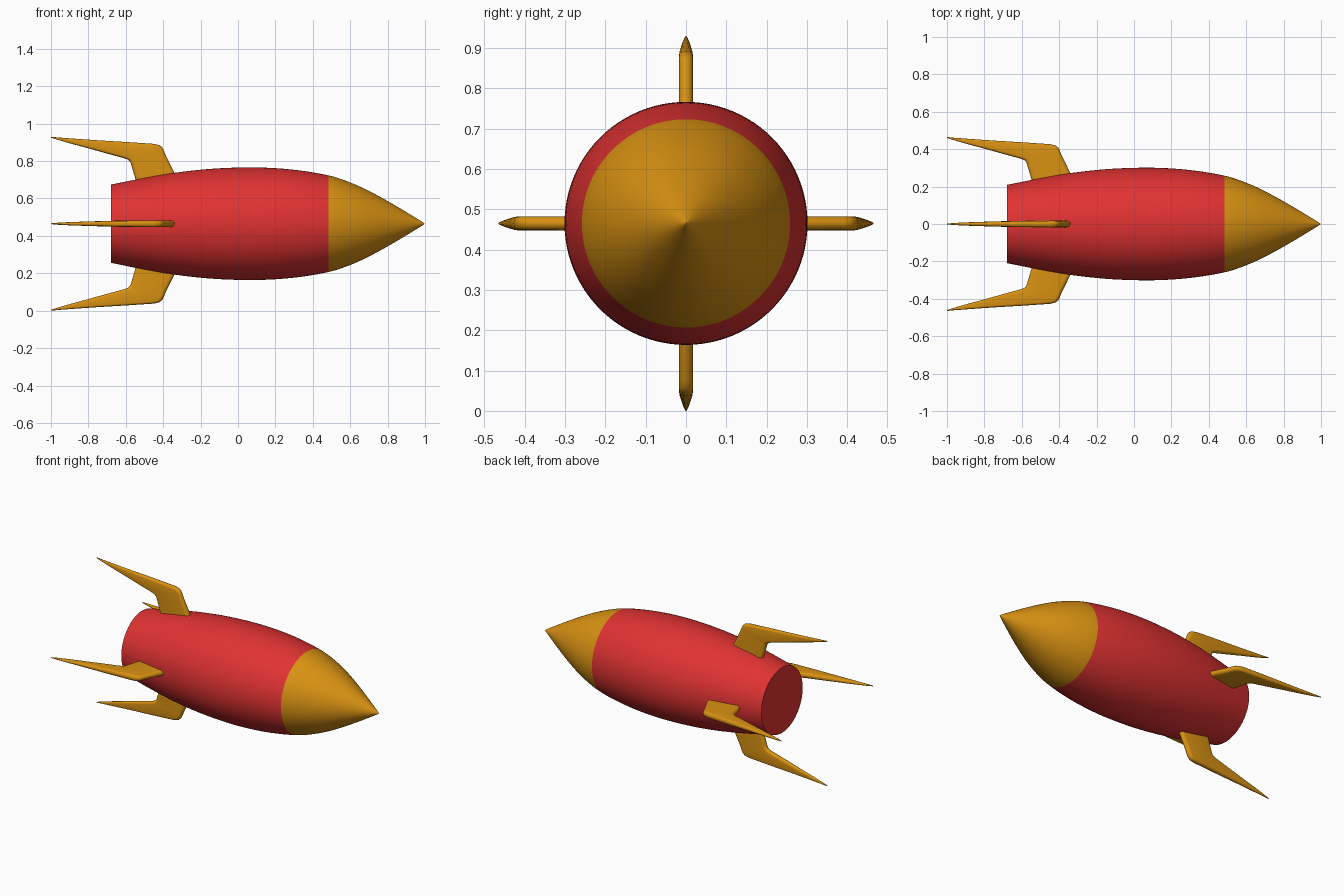
import bpy, bmesh, math
from mathutils import Matrix, Vector

if "Cube" in bpy.data.objects:
    bpy.data.objects.remove(bpy.data.objects["Cube"])

AXIS_Z = 0.465
SEG = 96


def material(name, rgb):
    m = bpy.data.materials.new(name)
    m.diffuse_color = (*rgb, 1)
    m.use_nodes = True
    m.node_tree.nodes["Principled BSDF"].inputs["Base Color"].default_value = m.diffuse_color
    return m


RED = material("red paint", (0.75, 0.032, 0.032))
GOLD = material("golden orange paint", (0.69, 0.285, 0.006))


def finish(name, bm, mat, angle):
    bmesh.ops.recalc_face_normals(bm, faces=bm.faces)
    me = bpy.data.meshes.new(name)
    bm.to_mesh(me)
    bm.free()
    me.materials.append(mat)
    ob = bpy.data.objects.new(name, me)
    bpy.context.collection.objects.link(ob)
    ob.location.z = AXIS_Z
    bpy.ops.object.select_all(action='DESELECT')
    ob.select_set(True)
    bpy.context.view_layer.objects.active = ob
    bpy.ops.object.shade_smooth_by_angle(angle=math.radians(angle))
    return ob


def loft(bm, rings, cap_start=True, cap_end=True):
    """Skin a list of closed point rings."""
    loops = [[bm.verts.new(p) for p in ring] for ring in rings]
    for a, b in zip(loops, loops[1:]):
        n = len(a)
        for i in range(n):
            j = (i + 1) % n
            bm.faces.new((a[i], a[j], b[j], b[i]))
    if cap_start:
        bm.faces.new(loops[0])
    if cap_end:
        bm.faces.new(loops[-1])


def spline(pts, steps=5):
    """Catmull-Rom smoothing of a profile."""
    p = [Vector(q) for q in pts]
    p = [2 * p[0] - p[1]] + p + [2 * p[-1] - p[-2]]
    out = []
    for a, b, c, d in zip(p, p[1:], p[2:], p[3:]):
        for s in range(steps):
            t = s / steps
            out.append(0.5 * (2 * b + (c - a) * t + (2 * a - 5 * b + 4 * c - d) * t * t
                              + (3 * b - a - 3 * c + d) * t ** 3))
    return out + [p[-2]]


def revolve(name, profile, mat, cap_start, cap_end):
    rings = [[(x, r * math.cos(2 * math.pi * i / SEG), r * math.sin(2 * math.pi * i / SEG))
              for i in range(SEG)] for x, r in profile]
    bm = bmesh.new()
    loft(bm, rings, cap_start, cap_end)
    return finish(name, bm, mat, 40)


# Fuselage and nose share one continuous profile of (x, radius)
BODY = [(-0.68, 0.209), (-0.51, 0.243), (-0.34, 0.272), (-0.15, 0.293), (0.04, 0.301),
        (0.2, 0.297), (0.35, 0.282), (0.485, 0.258)]
NOSE = [(0.57, 0.232), (0.66, 0.195), (0.75, 0.149), (0.84, 0.098), (0.92, 0.050),
        (0.985, 0.010), (0.996, 0.002)]
profile = spline(BODY + NOSE)
cut = (len(BODY) - 1) * 5
revolve("fuselage", profile[:cut + 1], RED, True, False)
revolve("nose_cone", profile[cut:], GOLD, False, True)

# Fin stations: outer x, outer radius, inner x, inner radius, half thickness
STATIONS = [(-0.322, 0.20, -0.53, 0.17, 0.0175), (-0.340, 0.272, -0.547, 0.235, 0.0175),
            (-0.386, 0.365, -0.568, 0.305, 0.0175), (-0.396, 0.390, -0.573, 0.323, 0.0175),
            (-0.405, 0.408, -0.579, 0.334, 0.0175), (-0.420, 0.420, -0.588, 0.342, 0.0175),
            (-0.450, 0.427, -0.605, 0.349, 0.0172), (-0.60, 0.437, -0.70, 0.375, 0.0155),
            (-0.75, 0.446, -0.80, 0.403, 0.0125), (-0.88, 0.455, -0.90, 0.430, 0.009),
            (-0.96, 0.461, -0.965, 0.449, 0.0055), (-1.0, 0.465, -1.0, 0.460, 0.002)]


def fin_ring(ox, oz, ix, iz, t):
    """Flat-sided section with half-round edges."""
    o, i = Vector((ox, 0, oz)), Vector((ix, 0, iz))
    half, mid = (o - i).length / 2, (o + i) / 2
    u = (o - i).normalized()
    r = min(t * 1.2, half * 0.95)
    ring = []
    for side in (0, 1):
        for k in range(9):
            a = -math.pi / 2 + math.pi * k / 8 + math.pi * side
            shift = (half - r) * (1 - 2 * side)
            ring.append(mid + u * (shift + r * math.cos(a)) + Vector((0, t * math.sin(a), 0)))
    return ring


# Four swept fins around the tail
for n, name in enumerate(("top_fin", "right_fin", "bottom_fin", "left_fin")):
    bm = bmesh.new()
    loft(bm, [fin_ring(*s) for s in STATIONS])
    bm.transform(Matrix.Rotation(n * math.pi / 2, 4, 'X'))
    finish(name, bm, GOLD, 50)
